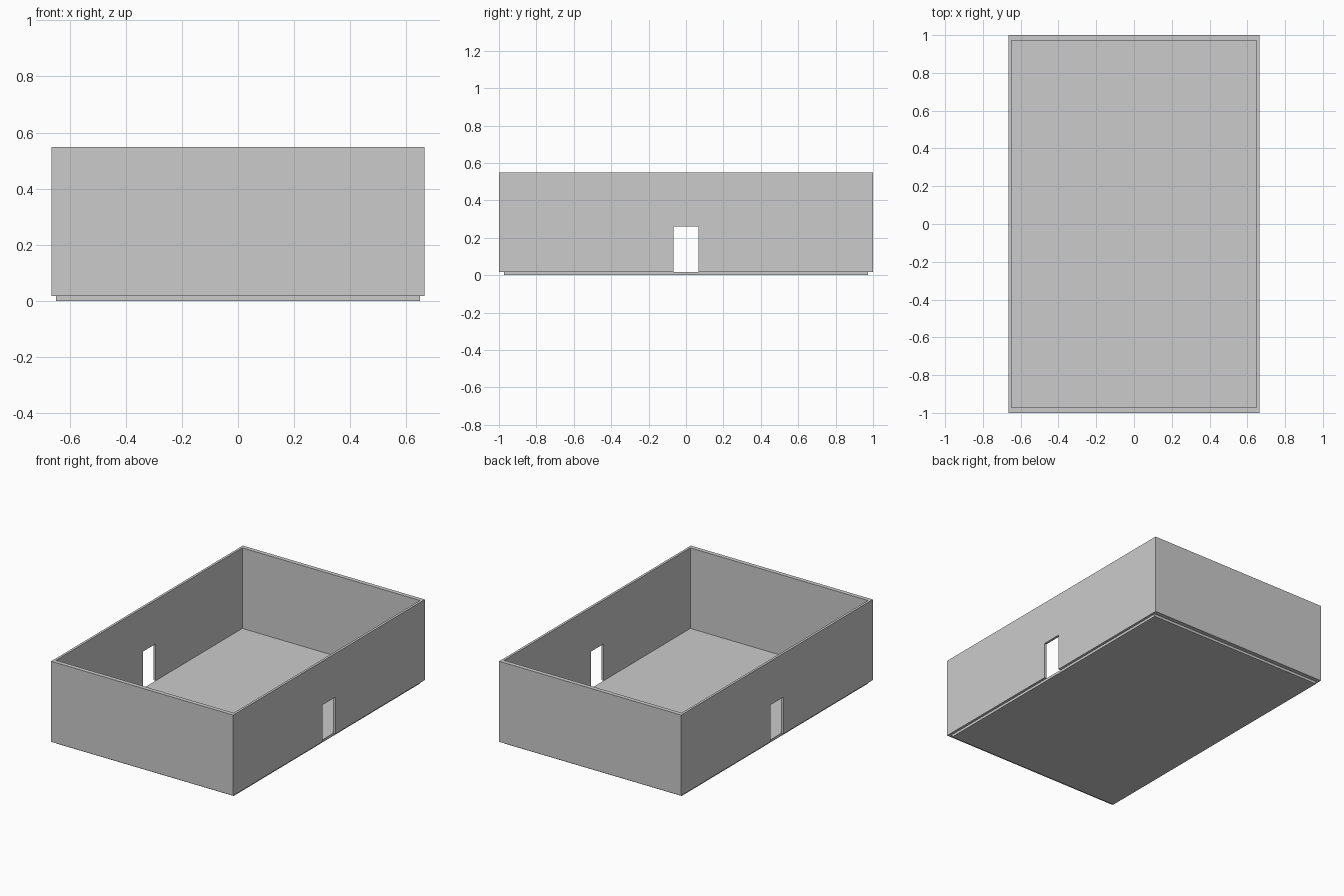
import bpy

cube = bpy.data.objects.get("Cube")
if cube:
    bpy.data.objects.remove(cube, do_unlink=True)

# One plain grey for the whole building
grey = bpy.data.materials.new("plain grey")
grey.use_nodes = True
colour = (0.6, 0.6, 0.6, 1)
grey.diffuse_color = colour
grey.node_tree.nodes["Principled BSDF"].inputs["Base Color"].default_value = colour

HALF_X, HALF_Y = 0.665, 1.0
INNER_X, INNER_Y = 0.649, 0.972
BASE, TOP = 0.017, 0.549
DOOR_HALF, DOOR_TOP = 0.067, 0.26


def box(name, half_x, half_y, low, high):
    bpy.ops.mesh.primitive_cube_add(size=2, location=(0, 0, (low + high) / 2))
    ob = bpy.context.object
    ob.name = ob.data.name = name
    ob.scale = (half_x, half_y, (high - low) / 2)
    bpy.ops.object.transform_apply(location=True, rotation=True, scale=True)
    ob.data.materials.append(grey)
    return ob


def cut(target, cutter):
    mod = target.modifiers.new("cut", 'BOOLEAN')
    mod.operation = 'DIFFERENCE'
    mod.solver = 'EXACT'
    mod.object = cutter
    bpy.context.view_layer.objects.active = target
    bpy.ops.object.modifier_apply(modifier=mod.name)
    bpy.data.objects.remove(cutter, do_unlink=True)


# Floor slab, inset below the walls
box("floor", INNER_X, INNER_Y, 0, BASE)

# Open-topped ring of walls with a doorway through each long side
walls = box("walls", HALF_X, HALF_Y, BASE, TOP)
cut(walls, box("room_cutter", INNER_X, INNER_Y, BASE - 1, TOP + 1))
cut(walls, box("door_cutter", HALF_X + 1, DOOR_HALF, BASE - 1, DOOR_TOP))
